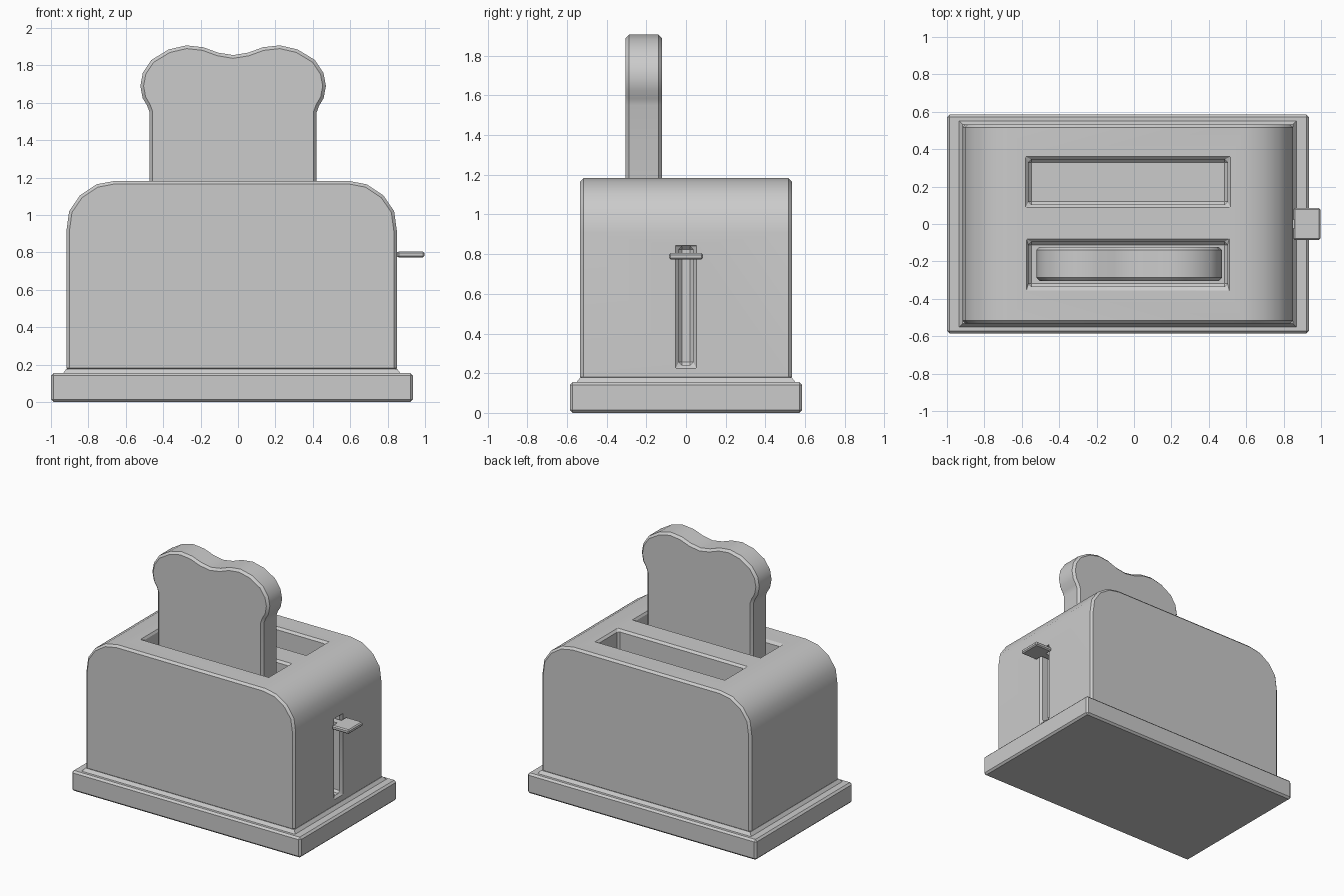
import bpy, bmesh, math

if "Cube" in bpy.data.objects:
    bpy.data.objects.remove(bpy.data.objects["Cube"])


def finish(bm, name, bevel=0.0, cutters=()):
    bmesh.ops.recalc_face_normals(bm, faces=bm.faces)
    me = bpy.data.meshes.new(name)
    bm.to_mesh(me)
    bm.free()
    ob = bpy.data.objects.new(name, me)
    bpy.context.collection.objects.link(ob)
    for o in bpy.context.selected_objects:
        o.select_set(False)
    ob.select_set(True)
    bpy.context.view_layer.objects.active = ob
    for c in cutters:
        m = ob.modifiers.new("cut", 'BOOLEAN')
        m.operation, m.solver, m.object = 'DIFFERENCE', 'EXACT', c
        bpy.ops.object.modifier_apply(modifier=m.name)
    if bevel:
        m = ob.modifiers.new("bevel", 'BEVEL')
        m.width, m.segments = bevel, 1
        m.limit_method, m.angle_limit = 'ANGLE', math.radians(40)
        bpy.ops.object.modifier_apply(modifier=m.name)
    bpy.ops.object.shade_smooth_by_angle(angle=math.radians(30))
    for c in cutters:
        bpy.data.objects.remove(c, do_unlink=True)
    return ob


def box(name, x, y, z, bevel=0.0, flare=0.0):
    """Box from ranges; flare widens the bottom."""
    bm = bmesh.new()
    lo, hi = [[bm.verts.new((x[i] + (2 * i - 1) * f, y[j] + (2 * j - 1) * f, h))
               for i, j in ((0, 0), (1, 0), (1, 1), (0, 1))]
              for h, f in ((z[0], flare), (z[1], 0))]
    bm.faces.new(lo)
    bm.faces.new(hi)
    for i in range(4):
        k = (i + 1) % 4
        bm.faces.new((lo[i], lo[k], hi[k], hi[i]))
    return finish(bm, name, bevel)


def slab(name, half, cx, y, bevel, cutters=()):
    """Extrude a mirrored x/z half profile along y."""
    pts = half + [(-px, pz) for px, pz in reversed(half) if px > 0]
    bm = bmesh.new()
    a, b = [[bm.verts.new((cx + px, yy, pz)) for px, pz in pts] for yy in y]
    bm.faces.new(a)
    bm.faces.new(b)
    for i in range(len(pts)):
        k = (i + 1) % len(pts)
        bm.faces.new((a[i], a[k], b[k], b[i]))
    return finish(bm, name, bevel, cutters)


# base plate and the sloped strip under the shell
box("base", (-1.0, 0.935), (-0.585, 0.585), (0, 0.155), 0.014)
box("shell_foot", (-0.917, 0.85), (-0.533, 0.533), (0.15, 0.178), flare=0.022)

# shell with two bread slots and a lever groove
slots = [box("slot_cutter", (-0.565, 0.5), y, (0.5, 1.4))
         for y in ((-0.335, -0.095), (0.103, 0.345))]
groove = box("groove_cutter", (0.77, 1.0), (-0.036, 0.036), (0.24, 0.84))
shell = [(0.884, 0.165), (0.884, 0.91), (0.869, 1.02), (0.811, 1.105),
         (0.722, 1.164), (0.622, 1.183)]
slab("shell", shell, -0.034, (-0.533, 0.533), 0.016, slots + [groove])

# slice of bread
bread = [(0.447, 0.8), (0.447, 1.55), (0.46, 1.585), (0.484, 1.625),
         (0.496, 1.69), (0.483, 1.76), (0.437, 1.829), (0.345, 1.885),
         (0.25, 1.907), (0.16, 1.897), (0.08, 1.868), (0, 1.855)]
slab("bread_slice", bread, -0.026, (-0.304, -0.122), 0.017)

# lever
box("lever_stem", (0.76, 0.87), (-0.025, 0.025), (0.776, 0.802))
box("lever_handle", (0.852, 0.996), (-0.086, 0.086), (0.773, 0.805), 0.008)
